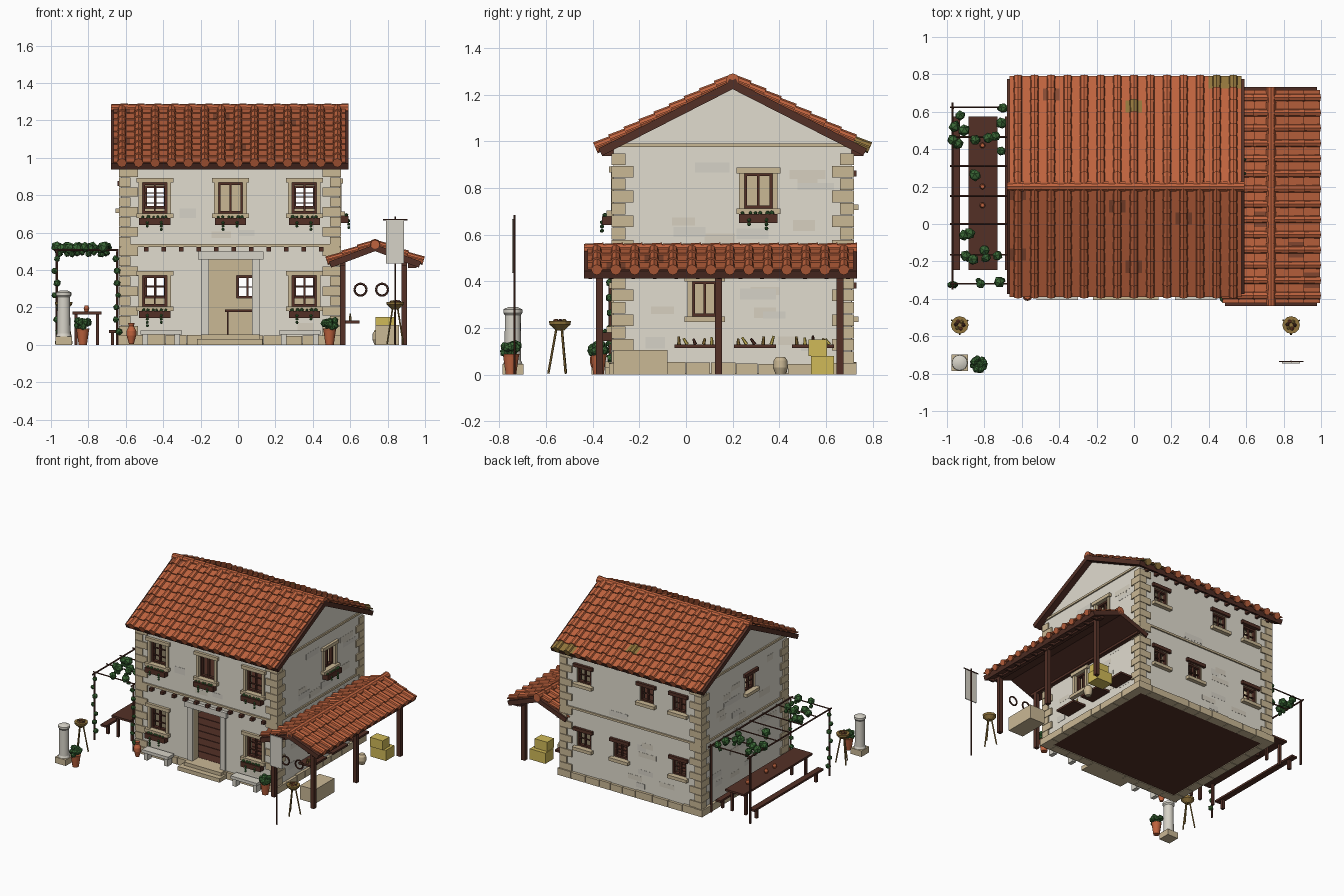
import bpy, bmesh, math, random
from math import pi
from mathutils import Matrix, Vector

rng = random.Random(4)
if "Cube" in bpy.data.objects:
    bpy.data.objects.remove(bpy.data.objects["Cube"])

# Palette
COLOURS = dict(plaster=(225, 220, 207), plaster_patch=(215, 208, 192), tan_stone=(202, 184, 149),
               dark_wood=(83, 48, 38), roof_tile=(191, 99, 62), burnt_tile=(136, 74, 50),
               mossy_bronze=(146, 117, 60), leaf_green=(58, 104, 54), straw=(208, 186, 88),
               pale_stone=(214, 210, 199))
MATS = []
for label, rgb in COLOURS.items():
    m = bpy.data.materials.new(label)
    m.use_nodes = True
    lin = [((c / 255 + 0.055) / 1.055) ** 2.4 for c in rgb] + [1]
    m.diffuse_color = lin
    m.node_tree.nodes["Principled BSDF"].inputs["Base Color"].default_value = lin
    MATS.append(m)
WALL, PATCH, TAN, WOOD, TILE, BURNT, MOSS, LEAF, STRAW, PALE = range(len(MATS))
I = Matrix.Identity(4)


# Helpers
def paint(res, mat):
    for v in res["verts"]:
        for f in v.link_faces:
            f.material_index = mat


def box(bm, lo, hi, mat, M=I):
    lo, hi = Vector(lo), Vector(hi)
    T = M @ Matrix.Translation((lo + hi) / 2) @ Matrix.Diagonal((*(hi - lo), 1))
    paint(bmesh.ops.create_cube(bm, size=1, matrix=T), mat)


def rod(bm, a, b, r0, r1, mat, n=8):
    a, b = Vector(a), Vector(b)
    d = b - a
    T = Matrix.Translation((a + b) / 2) @ d.to_track_quat("Z", "Y").to_matrix().to_4x4()
    paint(bmesh.ops.create_cone(bm, cap_ends=True, segments=n, radius1=r0, radius2=r1,
                                depth=d.length, matrix=T), mat)


def lathe(bm, at, profile, mat, n=12):
    for (r0, z0), (r1, z1) in zip(profile, profile[1:]):
        rod(bm, (at[0], at[1], z0), (at[0], at[1], z1), r0, r1, mat, n)


def blob(bm, c, r, mat=LEAF):
    T = Matrix.Translation(c) @ Matrix.Rotation(rng.random() * pi, 4, (1, rng.random(), 1))
    paint(bmesh.ops.create_icosphere(bm, subdivisions=1, radius=r, matrix=T), mat)


def finish(name, bm, smooth=False):
    used = sorted({f.material_index for f in bm.faces})
    for f in bm.faces:
        f.material_index = used.index(f.material_index)
    me = bpy.data.meshes.new(name)
    bm.to_mesh(me)
    bm.free()
    for u in used:
        me.materials.append(MATS[u])
    ob = bpy.data.objects.new(name, me)
    bpy.context.collection.objects.link(ob)
    if smooth:
        bpy.ops.object.select_all(action="DESELECT")
        ob.select_set(True)
        bpy.context.view_layer.objects.active = ob
        bpy.ops.object.shade_smooth_by_angle(angle=0.7)
    return ob


X0, X1, Y0, Y1 = -0.625, 0.542, -0.31, 0.71
MX, MY = (X0 + X1) / 2, (Y0 + Y1) / 2
FACES = dict(front=(0, Y0, 0), right=(X1, 0, pi / 2), back=(0, Y1, pi), left=(X0, 0, -pi / 2))


def wall_frame(side, s):
    x, y, a = FACES[side]
    p = (s, y, 0) if x == 0 else (x, s, 0)
    return Matrix.Translation(p) @ Matrix.Rotation(a, 4, "Z")


# Openings: side, position along the wall, width, bottom, top, style
OPENINGS = [("front", -0.04, 0.23, 0.055, 0.457, "door"), ("right", 0.08, 0.105, 0.25, 0.4, "plain"),
            ("front", -0.04, 0.13, 0.703, 0.867, "box"), ("right", 0.31, 0.12, 0.713, 0.863, "box")]
for s in (-0.445, 0.355):
    for dz in (0, -0.497):
        OPENINGS.append(("front", s, 0.13, 0.703 + dz, 0.867 + dz, "barred box"))
for s, z in ((-0.44, 0.73), (-0.17, 0.73), (0.355, 0.73), (-0.44, 0.25), (0.05, 0.25), (0.355, 0.25)):
    OPENINGS.append(("back", s, 0.115, z, z + 0.12, "small"))
OPENINGS.append(("left", 0.13, 0.115, 0.73, 0.85, "small"))

# House shell, hollowed and pierced
bm = bmesh.new()
outline = [(Y0, .005), (Y1, .005), (Y1, 0.965), (MY, 1.23), (Y0, 0.965)]
face = bm.faces.new([bm.verts.new((X0, y, z)) for y, z in outline])
ext = bmesh.ops.extrude_face_region(bm, geom=[face])["geom"]
bmesh.ops.translate(bm, verts=[g for g in ext if isinstance(g, bmesh.types.BMVert)], vec=(X1 - X0, 0, 0))
bmesh.ops.recalc_face_normals(bm, faces=bm.faces)
house = finish("house_walls", bm)
room, holes = bmesh.new(), bmesh.new()
box(room, (X0 + .06, Y0 + .06, 0.05), (X1 - .06, Y1 - .06, 0.94), 0)
for side, s, w, z0, z1, style in OPENINGS:
    box(holes, (-w / 2, -0.05, z0), (w / 2, 0.1, z1), 0, wall_frame(side, s))
cutters = [finish("room_cutter", room), finish("opening_cutter", holes)]
for c in cutters:
    c.hide_render = True
    mod = house.modifiers.new("cut", "BOOLEAN")
    mod.object, mod.operation, mod.solver = c, "DIFFERENCE", "EXACT"
mesh = bpy.data.meshes.new_from_object(house.evaluated_get(bpy.context.evaluated_depsgraph_get()))
house.modifiers.clear()
house.data = mesh
for c in cutters:
    bpy.data.objects.remove(c)
mesh.materials.clear()
for k in (WALL, TAN, WOOD):
    mesh.materials.append(MATS[k])
for p in mesh.polygons:
    c = p.center
    inside = X0 + .01 < c.x < X1 - .01 and Y0 + .01 < c.y < Y1 - .01 and c.z < 0.945
    p.material_index = 2 if abs(p.normal.z) > 0.9 and c.z < 0.052 else int(inside)

# Plank floors and the table indoors
bm = bmesh.new()
for i in range(10):
    y = Y0 + .06 + i * 0.09
    box(bm, (X0 + .06, y, 0.045), (X1 - .06, y + 0.084, 0.056), WOOD)
box(bm, (X0 + .05, Y0 + .05, 0.5), (X1 - .05, Y1 - .05, 0.53), WOOD)
box(bm, (-0.07, 0.1, 0.175), (0.15, 0.35, 0.188), WOOD)
for x in (-0.06, 0.13):
    for y in (0.11, 0.33):
        box(bm, (x, y, 0.05), (x + 0.01, y + 0.01, 0.18), WOOD)
finish("interior_floors", bm)

# Window and door surrounds, frames and flower boxes
trim, frames, boxes = bmesh.new(), bmesh.new(), bmesh.new()
for side, s, w, z0, z1, style in OPENINGS:
    M, h = wall_frame(side, s), w / 2
    if style == "door":
        for k in (-1, 1):
            box(trim, (k * (h + .021) - .021, -.012, .05), (k * (h + .021) + .021, .02, z1), PALE, M)
        box(trim, (-.175, -.025, z1), (.175, .02, z1 + 0.042), PALE, M)
        continue
    small = style == "small"
    for k in (-1, 1):
        box(frames, (k * (h - .006) - .006, .01, z0), (k * (h - .006) + .006, .035, z1), WOOD, M)
        if not small:
            box(trim, (k * (h + .011) - .011, -.012, z0), (k * (h + .011) + .011, .02, z1), TAN, M)
    for z in (z0, z1 - 0.012):
        box(frames, (-h, .01, z), (h, .035, z + 0.012), WOOD, M)
    box(frames, (-.005, .012, z0), (.005, .03, z1), WOOD, M)
    if small or "barred" in style:
        for k in ((1,) if small else (1, 2)):
            z = z0 + (z1 - z0) * k / (2 if small else 3)
            box(frames, (-h, .014, z - .003), (h, .026, z + .003), WOOD, M)
    e = h + (0.022 if small else 0.034)
    box(trim, (-e, -.02, z1), (e, .02, z1 + 0.025), WOOD if small else TAN, M)
    box(trim, (-e, -.03, z0 - 0.024), (e, .02, z0), TAN, M)
    if "box" in style:
        box(boxes, (-.083, -.05, z0 - 0.062), (.083, -.005, z0 - 0.024), WOOD, M)
        for i in range(6):
            x = -.062 + i * .025 + rng.uniform(-.006, .006)
            blob(boxes, M @ Vector((x, -.037, z0 - .02)), rng.uniform(.007, .012))
        for x in (-.04, .035):
            for i in range(rng.randint(2, 4)):
                blob(boxes, M @ Vector((x, -.05, z0 - .05 - i * .018)), .009)
finish("opening_surrounds", trim)
finish("window_frames", frames)
finish("flower_boxes", boxes)

# Corner stones, plinth, belts and plaster patches
bm = bmesh.new()
for x, sx in ((X0, 1), (X1, -1)):
    for y, sy in ((Y0, 1), (Y1, -1)):
        for i in range(17):
            a, b = ((.09, .05), (.05, .085))[i % 2]
            p = (x - sx * .01, y - sy * .01)
            q = (x + sx * a, y + sy * b)
            box(bm, (min(p[0], q[0]), min(p[1], q[1]), .05 + i * .053),
                (max(p[0], q[0]), max(p[1], q[1]), .1 + i * .053), TAN)
finish("corner_stones", bm)
plinth, belts, patches = bmesh.new(), bmesh.new(), bmesh.new()
for side, (fx, fy, a) in FACES.items():
    M = wall_frame(side, MX if fx == 0 else MY)
    half = (X1 - X0) / 2 if fx == 0 else (Y1 - Y0) / 2
    t = -half - 0.02
    while t < half:
        n = min(t + rng.uniform(.09, .15), half + 0.02)
        box(plinth, (t, -.02, 0), (n - .003, .045, rng.uniform(.047, .054)), TAN, M)
        t = n
    box(belts, (-half, -.01, 0.523), (half, .01, 0.538), TAN, M)
    if fx:
        box(belts, (-half, -.01, 0.975), (half, .01, 0.99), TAN, M)
    for i in range(36):
        u, z = rng.uniform(-half + .1, half - .2), rng.uniform(.07, .88)
        w, h = rng.uniform(.07, .16), rng.uniform(.03, .05)
        clear = all(o[0] != side or abs((M.inverted() @ wall_frame(side, o[1])).translation.x - u - w / 2)
                    > w / 2 + o[2] / 2 + .04 or z > o[4] + .04 or z + h < o[3] - .08 for o in OPENINGS)
        if clear and not .46 < z < .55:
            box(patches, (u, -.0006 - i * .00004, z), (u + w, .001, z + h), (PATCH, PALE)[i % 2], M)
finish("plinth", plinth)
finish("stone_belts", belts)
finish("plaster_patches", patches)


# Tiled roofs: deck, stepped pan tiles, round cover tiles and ridge caps
MOSSY = {(12, 8), (13, 8), (7, 6)}


def roof(name, ridge, along, run, drop, length, cols, rows):
    deck, tiles = bmesh.new(), bmesh.new()
    across = Vector((0, 1, 0)) if along.x else Vector((1, 0, 0))
    for k in (-1, 1):
        v = (across * run * k + Vector((0, 0, -drop))).normalized()
        w = Vector((0, 0, 1)) - v * v.z
        w.normalize()
        M = Matrix.Translation(ridge) @ Matrix((v.cross(w), v, w)).transposed().to_4x4()
        slope, L = math.hypot(run, drop), length / 2
        box(deck, (-L, -.015, -.034), (L, slope, 0), WOOD, M)
        cw, rl = (length - .03) / cols, (slope + .008) / rows
        for c in range(cols):
            for r in range(rows):
                cover = MOSS if k == 1 and (c, r) in MOSSY else TILE
                pan = BURNT if cover == TILE and rng.random() < .05 else cover
                u = -L + .015 + c * cw
                box(tiles, (0, 0, 0), (cw, rl * 1.03, .008), pan,
                    M @ Matrix.Translation((u, r * rl, 0)) @ Matrix.Rotation(.1, 4, "X"))
                u += cw / 2
                rod(tiles, M @ Vector((u, r * rl, .004)), M @ Vector((u, (r + 1.03) * rl, .009)),
                    cw * .25, cw * .29, cover)
    step = length / cols
    for c in range(cols):
        p = ridge + along * (-length / 2 + c * step)
        rod(tiles, p, p + along * step, .024, .029, TILE, 10)
    finish(name + "_deck", deck)
    finish(name + "_tiles", tiles)


roof("main_roof", Vector((-0.045, MY, 1.262)), Vector((1, 0, 0)), .575, .293, 1.27, 14, 9)
roof("porch_roof", Vector((0.733, 0.147, 0.537)), Vector((0, 1, 0)), .246, .092, 1.17, 14, 3)

# Rafter tails, floor beam ends and porch timber
bm = bmesh.new()
for i in range(13):
    x = X0 + .04 + i * 0.09
    for y in (Y0 - .02, Y1 + .02):
        box(bm, (x - .01, y - .03, .937), (x + .01, y + .03, .965), WOOD)
    if i < 11:
        box(bm, (-.502 + i * .0935, Y0 - .035, .5), (-.478 + i * .0935, Y0, .522), WOOD)
    y = -0.41 + i * 0.092
    box(bm, (.91, y - .008, .41), (.955, y + .008, .445), WOOD)
for x, ys in ((.56, (-.37,)), (.888, (-.37, .14, .66))):
    for y in ys:
        box(bm, (x - .015, y - .015, 0), (x + .015, y + .015, .43), WOOD)
    box(bm, (x - .015, -.42, .425), (x + .015, .72, .455), WOOD)
finish("timber_beams_and_posts", bm)

# Wall shelves with tools, and hanging rings
bm = bmesh.new()
for y in (.04, .295, .545):
    box(bm, (X1, y - .09, .115), (.65, y + .09, .13), WOOD)
    for i in range(5):
        p = Vector((.6, y - .07 + i * .035, .13))
        rod(bm, p, p + Vector((0, rng.uniform(-.02, .02), rng.uniform(.02, .04))), .008, .005,
            (MOSS, STRAW, WOOD)[i % 3], 6)
for x in (.655, .77):
    ring = [Vector((x + .032 * math.cos(i * pi / 8), -.37, .295 + .032 * math.sin(i * pi / 8))) for i in range(17)]
    for a, b in zip(ring, ring[1:]):
        rod(bm, a, b, .006, .006, WOOD, 6)
finish("shelves_and_rings", bm)

# Trough, straw bales and doorstep
bm = bmesh.new()
box(bm, (.735, -.31, 0), (.86, -.08, .105), TAN)
box(bm, (.73, .535, 0), (.86, .635, .08), STRAW)
box(bm, (.735, .525, .08), (.84, .605, .15), STRAW)
box(bm, (-.22, -.405, 0), (.13, Y0, .03), TAN)
box(bm, (-.195, -.365, .03), (.115, Y0, .055), TAN)
finish("trough_bales_and_steps", bm)

# Stone benches
bm = bmesh.new()
for x in (-.41, .33):
    box(bm, (x - .11, -.405, .055), (x + .11, -.335, .077), PALE)
    for k in (-.085, .085):
        box(bm, (x + k - .015, -.395, 0), (x + k + .015, -.345, .055), PALE)
finish("stone_benches", bm)

# Column, pots, jars and potted plants
bm = bmesh.new()
box(bm, (-.977, -.787, 0), (-.887, -.697, .045), TAN)
lathe(bm, (-.932, -.742), [(.042, .045), (.036, .06), (.034, .255), (.041, .265), (.041, .28), (.02, .29)], PALE, 16)
lathe(bm, (-.57, -.385), [(.013, .005), (.026, .05), (.026, .075), (.013, .1), (.018, .117)], TILE)
lathe(bm, (.75, .405), [(.02, 0), (.032, .03), (.03, .06), (.02, .075)], TAN)
for y in (.1, .2, .42):
    lathe(bm, (-.81, y), [(.01, .178), (.015, .192), (.01, .21)], TILE)
for x, y in ((-.83, -.75), (.49, -.375)):
    lathe(bm, (x, y), [(.022, 0), (.033, .075), (.036, .088)], TILE)
    for i in range(16):
        a = i * 2.4
        d = .03 if i < 11 else .01
        blob(bm, (x + d * math.cos(a), y + d * math.sin(a), rng.uniform(.095, .13)), .02)
finish("column_pots_and_jars", bm, True)

# Tripod braziers
bm = bmesh.new()
for x in (-.932, .84):
    for i in range(3):
        d = Vector((math.cos(i * 2.1 + .5), math.sin(i * 2.1 + .5), 0))
        rod(bm, Vector((x, -.54, .005)) + d * .05, Vector((x, -.54, .2)) + d * .015, .005, .005, MOSS, 6)
    lathe(bm, (x, -.54), [(.018, .19), (.045, .215), (.047, .23)], MOSS)
    for i in range(6):
        blob(bm, (x + .02 * math.cos(i), -.54 + .02 * math.sin(i), .228), .012, (WOOD, MOSS, BURNT)[i % 3])
finish("braziers", bm)

# Banner
bm = bmesh.new()
rod(bm, (.84, -.735, 0), (.84, -.735, .685), .005, .005, WOOD, 6)
rod(bm, (.775, -.735, .668), (.905, -.735, .668), .004, .004, WOOD, 6)
box(bm, (.79, -.745, .435), (.888, -.739, .668), PALE)
finish("banner", bm)

# Pergola, table and benches
bm, vine = bmesh.new(), bmesh.new()
for x in (-.97, -.645):
    rod(bm, (x, -.35, .5), (x, .65, .5), .006, .006, WOOD, 6)
    for y in (-.325, .62):
        rod(bm, (x, y, 0), (x, y, .5), .008, .008, WOOD, 6)
    for i in range(7):
        blob(vine, (x + rng.uniform(-.012, .012), -.325, .07 + i * .065), rng.uniform(.015, .022))
for y in (-.32, -.165, 0, .15, .31, .465, .625):
    rod(bm, (-.985, y, .507), (-.64, y, .507), .005, .005, WOOD, 6)
for lo, hi, z, t in ((-.885, -.73, .178, .015), (-.975, -.93, .085, .015), (-.69, -.65, .078, .015)):
    box(bm, (lo, -.245, z - t), (hi, .575, z), WOOD)
    for y in (-.2, .51):
        for x in (lo + .02, hi - .02):
            box(bm, (x - .008, y, 0), (x + .008, y + .02, z), WOOD)
finish("pergola_and_table", bm)

# Vine clumps over the pergola
CLUMPS = [(-.93, .58), (-.96, .52), (-.91, .5), (-.97, .45), (-.94, .43), (-.7, .62), (-.71, .54),
          (-.85, .45), (-.78, .46), (-.74, .47), (-.71, .39), (-.85, .26), (-.88, -.05), (-.91, -.06),
          (-.9, -.17), (-.86, -.19), (-.8, -.14), (-.79, -.18), (-.73, -.17), (-.72, -.31), (-.82, -.32)]
for x, y in CLUMPS:
    c = Vector((x, y, rng.uniform(.51, .525)))
    blob(vine, c, rng.uniform(.026, .034))
    blob(vine, c + Vector((rng.uniform(-.02, .02), rng.uniform(-.02, .02), -.03)), .016)
finish("climbing_vine", vine)
